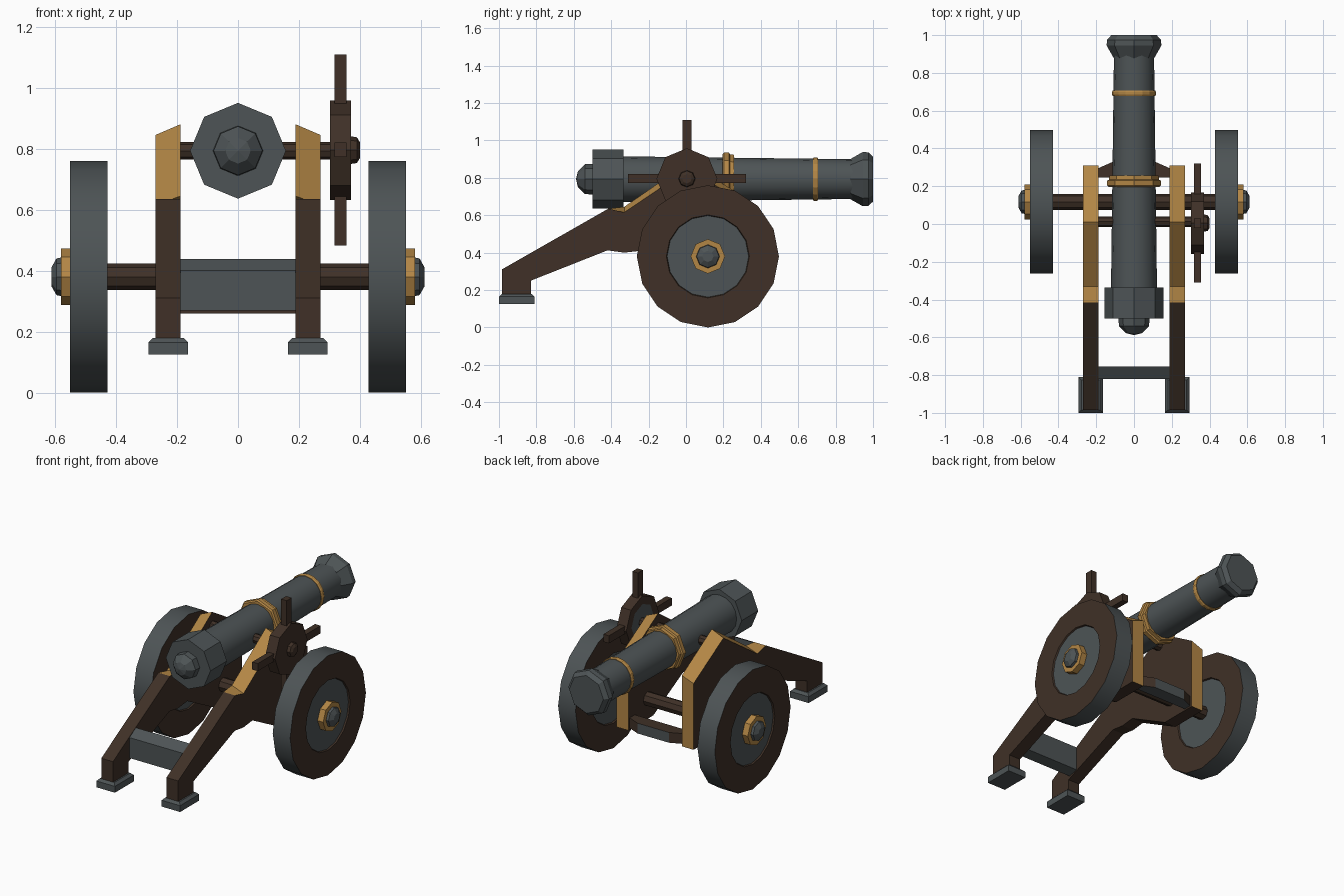
import bpy, bmesh, math
from mathutils import Vector

if "Cube" in bpy.data.objects:
    bpy.data.objects.remove(bpy.data.objects["Cube"])


def material(name, rgb):
    m = bpy.data.materials.new(name)
    m.diffuse_color = (*rgb, 1)
    m.use_nodes = True
    m.node_tree.nodes["Principled BSDF"].inputs["Base Color"].default_value = m.diffuse_color
    return m


MATS = [material("dark_wood", (0.05, 0.03, 0.02)),
        material("iron_grey", (0.075, 0.088, 0.092)),
        material("brass", (0.45, 0.24, 0.06))]
WOOD, IRON, BRASS = 0, 1, 2


def finish(bm, name, smooth=False):
    bmesh.ops.recalc_face_normals(bm, faces=bm.faces[:])
    me = bpy.data.meshes.new(name)
    bm.to_mesh(me)
    bm.free()
    for m in MATS:
        me.materials.append(m)
    if smooth:
        for p in me.polygons:
            p.use_smooth = True
        me.set_sharp_from_angle(angle=math.radians(30))
    ob = bpy.data.objects.new(name, me)
    bpy.context.collection.objects.link(ob)
    return ob


def lathe(name, profile, n, axis, centre, mats, sign=1, smooth=False):
    """Revolve (along, radius) points about x or y; mats is one index or one per segment."""
    bm = bmesh.new()
    rings = []
    for d, r in profile:
        ring = []
        for i in range(n if r > 0 else 1):
            a = 2 * math.pi * i / n
            u, v = r * math.sin(a), r * math.cos(a)
            p = Vector((d * sign, u, v)) if axis == 'x' else Vector((u, d * sign, v))
            ring.append(bm.verts.new(p + Vector(centre)))
        rings.append(ring)
    for k, (a, b) in enumerate(zip(rings, rings[1:])):
        for i in range(n):
            quad = [a[i % len(a)], a[(i + 1) % len(a)], b[(i + 1) % len(b)], b[i % len(b)]]
            f = bm.faces.new(list(dict.fromkeys(quad)))
            f.material_index = mats if isinstance(mats, int) else mats[k]
    return finish(bm, name, smooth)


def loft(name, loop_a, loop_b, mat, special=None):
    """Join two matching outlines; special maps edge numbers to another colour."""
    bm = bmesh.new()
    a = [bm.verts.new(p) for p in loop_a]
    b = [bm.verts.new(p) for p in loop_b]
    faces = [bm.faces.new(a), bm.faces.new(b[::-1])]
    for f in faces:
        f.material_index = mat
    n = len(a)
    for i in range(n):
        j = (i + 1) % n
        f = bm.faces.new([a[i], b[i], b[j], a[j]])
        f.material_index = (special or {}).get(i, mat)
    return finish(bm, name)


def box(name, x, y, z, mat, top_inset=0):
    t = top_inset
    low = [(x[0], y[0], z[0]), (x[1], y[0], z[0]), (x[1], y[1], z[0]), (x[0], y[1], z[0])]
    high = [(x[0] + t, y[0] + t, z[1]), (x[1] - t, y[0] + t, z[1]),
            (x[1] - t, y[1] - t, z[1]), (x[0] + t, y[1] - t, z[1])]
    return loft(name, low, high, mat)


# Barrel with breech, knob, muzzle and bands
BZ = 0.793
C = (0, 0, BZ)
lathe("barrel", [(-0.36, 0), (-0.36, 0.122), (0.91, 0.106), (0.91, 0)], 16, 'y', C, IRON, smooth=True)
lathe("breech", [(-0.5, 0), (-0.5, 0.157), (-0.335, 0.157), (-0.335, 0)], 8, 'y', C, IRON)
lathe("breech_knob", [(-0.588, 0), (-0.578, 0.042), (-0.54, 0.08), (-0.5, 0.082), (-0.49, 0)],
      8, 'y', C, IRON)
lathe("muzzle", [(0.88, 0), (0.88, 0.108), (0.945, 0.145), (0.975, 0.143), (1.0, 0.12), (1.0, 0)],
      8, 'y', C, IRON)
lathe("front_band", [(0.678, 0.1), (0.678, 0.112), (0.685, 0.116), (0.7, 0.116), (0.707, 0.112),
                     (0.707, 0.1)], 16, 'y', C, BRASS)
lathe("middle_band", [(0.195, 0.11), (0.195, 0.134), (0.203, 0.142), (0.23, 0.142), (0.235, 0.132),
                      (0.257, 0.13), (0.257, 0.11)], 8, 'y', C, BRASS)

# Axles
lathe("wheel_axle", [(-0.45, 0), (-0.45, 0.043), (0.45, 0.043), (0.45, 0)], 8, 'x',
      (0, 0.117, 0.38), WOOD)
lathe("elevation_axle", [(-0.2, 0), (-0.2, 0.029), (0.37, 0.029), (0.37, 0)], 8, 'x',
      (0, 0.012, BZ), WOOD)

# Carriage cheek outline: y, inner z, drop of the outer edge
CHEEK = [(-0.985, 0.17, 0), (-0.985, 0.31, 0), (-0.415, 0.635, 0), (-0.33, 0.645, 0.03),
         (0.01, 0.88, 0.035), (0.31, 0.70, 0.03), (0.31, 0.25, 0), (0.06, 0.25, 0),
         (-0.24, 0.41, 0), (-0.33, 0.4, 0), (-0.42, 0.412, 0), (-0.83, 0.25, 0), (-0.83, 0.17, 0)]

for s, side in ((1, "right"), (-1, "left")):
    # Wheel with iron tyre, wooden rim and iron centre
    lathe(side + "_wheel",
          [(0.437, 0), (0.437, 0.218), (0.428, 0.222), (0.428, 0.38), (0.55, 0.38),
           (0.55, 0.222), (0.541, 0.218), (0.541, 0)],
          16, 'x', (0, 0.117, 0.38), [IRON, WOOD, WOOD, IRON, WOOD, WOOD, IRON], s, True)
    lathe(side + "_hub_ring", [(0.54, 0), (0.54, 0.092), (0.58, 0.092), (0.58, 0)],
          8, 'x', (0, 0.117, 0.38), BRASS, s)
    lathe(side + "_hub_cap", [(0.575, 0), (0.575, 0.064), (0.595, 0.06), (0.612, 0.03), (0.612, 0)],
          8, 'x', (0, 0.117, 0.38), IRON, s)
    # Cheek with brass on its upper and front edges
    loft(side + "_cheek", [(s * 0.188, y, z) for y, z, d in CHEEK],
         [(s * 0.27, y, z - d) for y, z, d in CHEEK], WOOD, {i: BRASS for i in (2, 3, 4, 5)})
    # Foot pad
    xs = sorted((s * 0.164, s * 0.294))
    box(side + "_foot_pad", xs, (-1.0, -0.81), (0.125, 0.165), IRON)
    box(side + "_foot_pad_top", xs, (-1.0, -0.81), (0.165, 0.18), IRON, 0.015)

# Rear cross beam, its top following the trail slope
BEAM = [(-0.82, 0.27), (-0.82, 0.4), (-0.755, 0.438), (-0.755, 0.285)]
loft("rear_cross_beam", [(-0.19, y, z) for y, z in BEAM], [(0.19, y, z) for y, z in BEAM], IRON)

# Front transom, bowed forward, with iron facing and underside
BOW = [(-0.19, 0.245), (-0.19, 0.295), (-0.11, 0.33), (0.11, 0.33), (0.19, 0.295), (0.19, 0.245)]
transom = loft("front_transom", [(x, y, 0.26) for x, y in BOW], [(x, y, 0.325) for x, y in BOW],
               WOOD, {2: IRON})
for p in transom.data.polygons:
    if p.normal.z < -0.9:
        p.material_index = IRON

# Elevation hand wheel with four grips
H = (0, 0.005, 0.795)
lathe("hand_wheel", [(0.302, 0), (0.302, 0.11), (0.302, 0.163), (0.37, 0.163), (0.37, 0)],
      8, 'x', H, [IRON, WOOD, WOOD, WOOD])
lathe("hand_wheel_hub", [(0.365, 0), (0.365, 0.046), (0.39, 0.042), (0.4, 0.025), (0.4, 0)],
      8, 'x', H, WOOD)
box("upright_grips", (0.317, 0.356), (-0.02, 0.03), (0.482, 1.108), WOOD)
box("level_grips", (0.317, 0.356), (-0.31, 0.32), (0.772, 0.82), WOOD)
